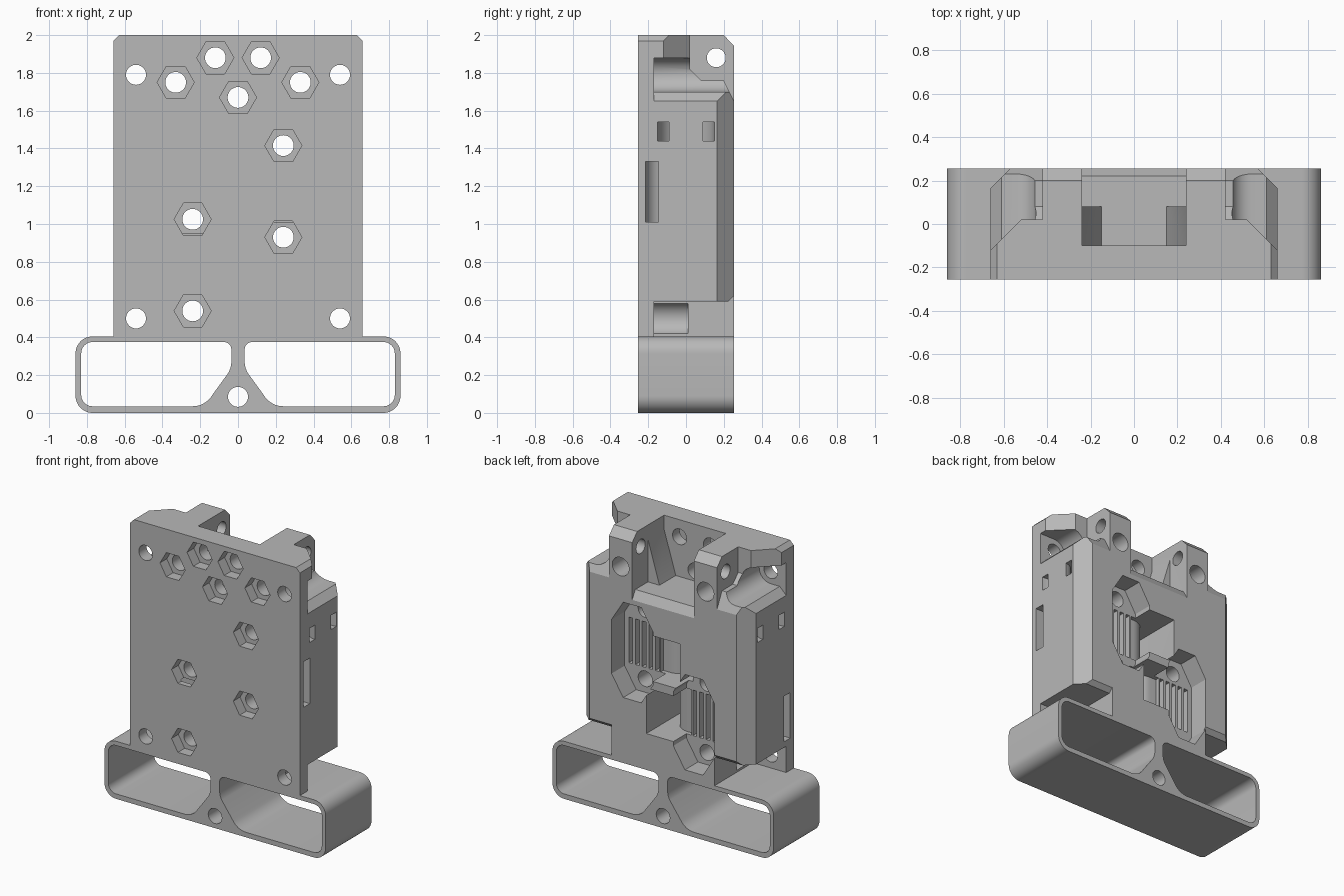
import bpy, bmesh, math

if "Cube" in bpy.data.objects:
    bpy.data.objects.remove(bpy.data.objects["Cube"], do_unlink=True)

grey = bpy.data.materials.new("plain grey")
grey.use_nodes = True
grey.diffuse_color = (0.48, 0.48, 0.48, 1)
grey.node_tree.nodes["Principled BSDF"].inputs["Base Color"].default_value = (0.48, 0.48, 0.48, 1)


def prism(name, axis, pts, a, b):
    """Extrude a 2D outline along an axis from a to b."""
    place = {"x": lambda p, t: (t, p[0], p[1]),
             "y": lambda p, t: (p[0], t, p[1]),
             "z": lambda p, t: (p[0], p[1], t)}[axis]
    bm = bmesh.new()
    n = len(pts)
    ends = [[bm.verts.new(place(p, t)) for p in pts] for t in (a, b)]
    for ring in ends:
        bm.faces.new(ring)
    for i in range(n):
        j = (i + 1) % n
        bm.faces.new((ends[0][i], ends[0][j], ends[1][j], ends[1][i]))
    bmesh.ops.recalc_face_normals(bm, faces=bm.faces)
    mesh = bpy.data.meshes.new(name)
    bm.to_mesh(mesh)
    bm.free()
    mesh.materials.append(grey)
    ob = bpy.data.objects.new(name, mesh)
    bpy.context.collection.objects.link(ob)
    return ob


def arc(cx, cy, r, start, end, n=12):
    steps = [math.radians(start + (end - start) * i / n) for i in range(n + 1)]
    return [(cx + r * math.cos(t), cy + r * math.sin(t)) for t in steps]


def circle(cx, cy, r, n=32):
    return arc(cx, cy, r, 0, 360 - 360 / n, n - 1)


def rect(x0, x1, y0, y1):
    return [(x0, y0), (x1, y0), (x1, y1), (x0, y1)]


def flip(pts, s):
    return [(s * x, y) for x, y in pts]


def combine(target, axis, pts, a, b, op="DIFFERENCE"):
    """Cut or add one prism."""
    tool = prism("helper", axis, pts, a, b)
    tool.hide_render = True
    mod = target.modifiers.new("shape", "BOOLEAN")
    mod.operation, mod.solver, mod.object = op, "EXACT", tool
    bpy.context.view_layer.objects.active = target
    bpy.ops.object.modifier_apply(modifier=mod.name)
    bpy.data.objects.remove(tool, do_unlink=True)


def finish(ob):
    bpy.ops.object.select_all(action="DESELECT")
    ob.select_set(True)
    bpy.context.view_layer.objects.active = ob
    bpy.ops.object.shade_smooth_by_angle(angle=math.radians(25))


# Main block with chamfered back corners
half = [(0.66, -0.255), (0.66, 0.165), (0.57, 0.255)]
body = prism("carriage_body", "z", half + flip(half, -1)[::-1], 0.39, 2.0)

# Middle slot at the top, its lip and side wedges
combine(body, "x", [(-0.1, 2.1), (-0.1, 1.6), (0.22, 1.6), (0.255, 1.54), (0.3, 1.46), (0.3, 2.1)], -0.24, 0.24)
for s in (1, -1):
    combine(body, "y", flip([(0.26, 1.58), (0.15, 1.58), (0.15, 1.6), (0.24, 1.9), (0.26, 1.9)], s),
            -0.12, 0.08, "UNION")
# Back chamfer of the towers
combine(body, "x", [(0.2, 2.0), (0.2, 2.1), (0.3, 2.1), (0.3, 1.895)], -0.8, 0.8)

for s in (1, -1):
    # Shoulder beside each tower
    combine(body, "x", [(0.02, 2.1), (0.02, 1.82), (0.08, 1.76), (0.2, 1.76), (0.23, 1.7),
                        (0.3, 1.56), (0.3, 2.1)], s * 0.42, s * 0.8)
    # Diagonal rear corner of the top plate
    combine(body, "z", flip([(0.7, -0.16), (0.52, 0.02), (0.52, 0.05), (0.7, 0.05)], s), 1.72, 2.1)
    # Upper screw access, open to the side
    combine(body, "y", flip(arc(0.54, 1.79, 0.09, 90, 270) + [(0.61, 1.7), (0.66, 1.65), (0.7, 1.61),
                                                            (0.7, 1.88)], s), -0.17, 0.3)
    # Lower screw access and the open corner behind it
    combine(body, "y", flip(arc(0.44, 0.5, 0.09, 90, 270) + [(0.7, 0.41), (0.7, 0.59)], s), -0.17, 0.01)
    combine(body, "x", [(-0.17, 0.3), (-0.17, 0.59), (0.225, 0.59), (0.3, 0.665), (0.3, 0.3)],
            s * 0.4, s * 0.8)
    # Corner bolt holes and small top corner chamfers
    for z in (0.5, 1.79):
        combine(body, "y", circle(s * 0.54, z, 0.053), -0.3, 0.0)
    combine(body, "y", flip([(0.63, 2.0), (0.63, 2.1), (0.7, 2.1), (0.7, 1.93)], s), -0.3, 0.3)
    # Cross hole and rear counterbore in the tower
    combine(body, "x", circle(0.16, 1.88, 0.05), s * 0.2, s * 0.5)
    combine(body, "y", circle(s * 0.33, 1.75, 0.065), 0.0, 0.3)
    # Curved tie tunnel opening twice on the side
    combine(body, "z", flip(arc(0.66, 0, 0.15, 90, 270) + [(0.7, -0.15), (0.7, -0.09)]
                            + arc(0.66, 0, 0.09, 270, 90) + [(0.7, 0.09), (0.7, 0.15)], s), 1.44, 1.54)

# Belt clamps: the same pocket twice, mirrored
for s, zc in ((1, 1.17), (-1, 0.79)):
    cx = 0.24
    pocket = [(cx - 0.07, zc - 0.335), (cx + 0.07, zc - 0.335), (cx + 0.16, zc - 0.19),
              (cx + 0.16, zc + 0.19), (cx + 0.07, zc + 0.335), (cx - 0.07, zc + 0.335),
              (cx - 0.16, zc + 0.19), (cx - 0.16, zc - 0.19)]
    combine(body, "y", flip(pocket, s), 0.11, 0.3)
    # Belt path from the side, round a bend, out to the pocket
    path = ([(0.7, -0.215), (-0.03, -0.215)] + arc(-0.03, -0.115, 0.1, 270, 180)
            + [(-0.13, 0.3), (0.12, 0.3), (0.12, 0.08)] + arc(0.07, -0.04, 0.12, 90, 180)
            + [(-0.05, -0.145), (0.7, -0.145)])
    combine(body, "z", flip(path, s), zc - 0.16, zc + 0.16)
    # Grooves leave the belt teeth standing
    for i in range(5):
        x = 0.13 + i * 0.052
        combine(body, "y", flip(rect(x, x + 0.03, zc - 0.16, zc + 0.16), s), 0.05, 0.2)

# Bolt holes with hexagonal nut recesses in the front
nuts = [(-0.12, 1.88), (0.12, 1.88), (-0.33, 1.75), (0.33, 1.75), (0, 1.67),
        (0.24, 1.415), (0.24, 0.93), (-0.24, 1.025), (-0.24, 0.54)]
for x, z in nuts:
    combine(body, "y", circle(x, z, 0.098, 6), -0.3, -0.18)
    combine(body, "y", circle(x, z, 0.055), -0.3, 0.3)
finish(body)

# Lower double loop
outer = (arc(0.77, 0.315, 0.09, 0, 90) + arc(-0.77, 0.315, 0.09, 90, 180)
         + arc(-0.77, 0.09, 0.09, 180, 270) + arc(0.77, 0.09, 0.09, 270, 360))
loop = prism("lower_loop", "y", outer, -0.255, 0.255)
window = (arc(0.77, 0.315, 0.06, 0, 90) + arc(0.075, 0.335, 0.04, 90, 180, 6)
          + arc(0.165, 0.275, 0.13, 180, 210, 5) + arc(0.24, 0.155, 0.12, 210, 270, 8)
          + arc(0.77, 0.095, 0.06, 270, 360))
for s in (1, -1):
    combine(loop, "y", flip(window, s), -0.3, 0.3)
combine(loop, "y", circle(0, 0.085, 0.053), -0.3, 0.3)
finish(loop)
